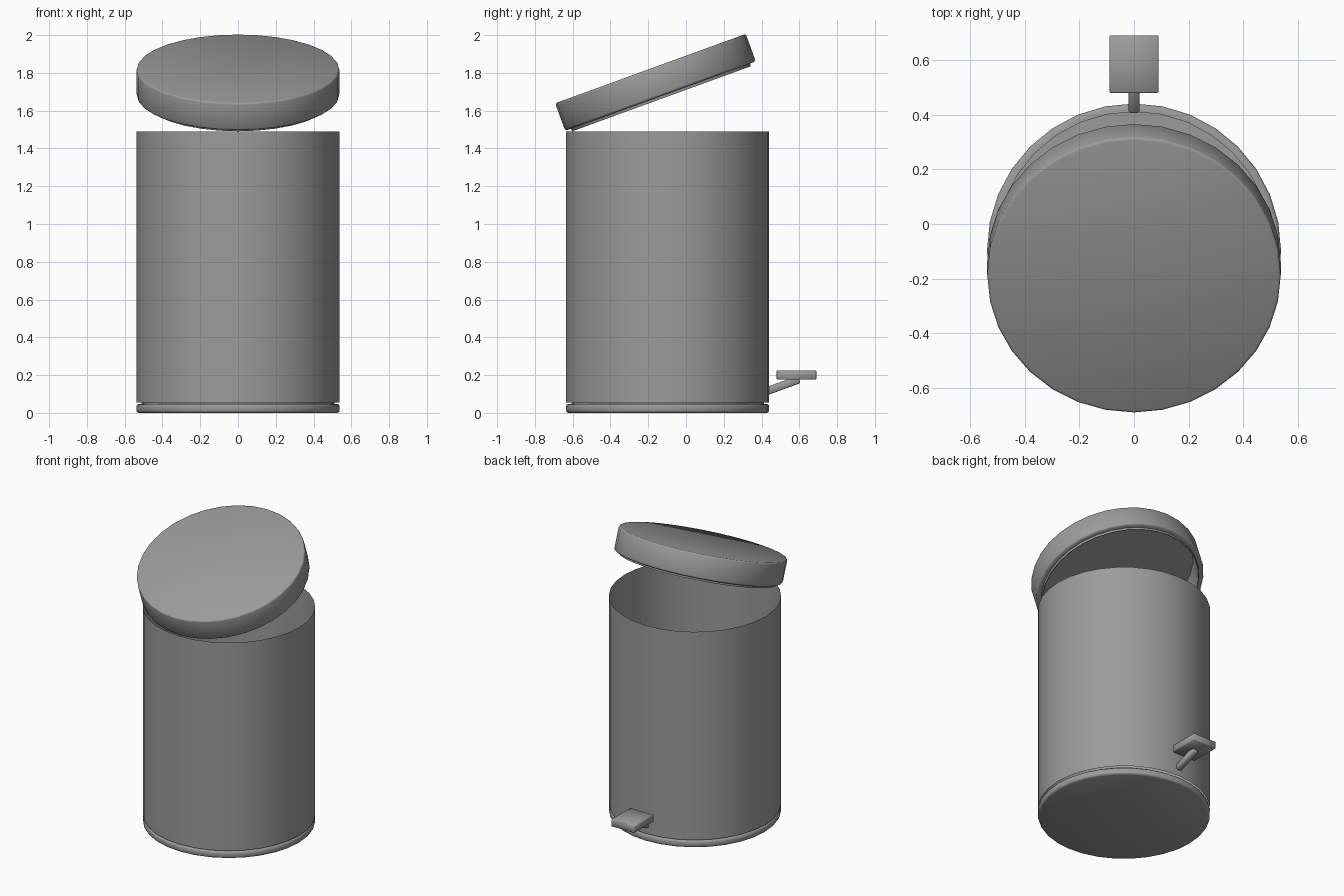
import bpy, bmesh, math

if "Cube" in bpy.data.objects:
    bpy.data.objects.remove(bpy.data.objects["Cube"])

SIDES = 32
CY = -0.0975      # bin axis
R = 0.538
TILT = math.radians(20)

# Dark grey finish shared by all parts
grey = bpy.data.materials.new("dark_grey")
grey.diffuse_color = (0.33, 0.33, 0.33, 1)
grey.use_nodes = True
grey.node_tree.nodes["Principled BSDF"].inputs["Base Color"].default_value = grey.diffuse_color


def finish(name, bm, angle):
    mesh = bpy.data.meshes.new(name)
    bm.to_mesh(mesh)
    bm.free()
    mesh.materials.append(grey)
    ob = bpy.data.objects.new(name, mesh)
    bpy.context.collection.objects.link(ob)
    bpy.ops.object.select_all(action='DESELECT')
    ob.select_set(True)
    bpy.context.view_layer.objects.active = ob
    bpy.ops.object.shade_smooth_by_angle(angle=math.radians(angle))
    return ob


def lathe(name, profile, angle=40):
    bm = bmesh.new()
    verts = [bm.verts.new((0, r, z)) for r, z in profile]
    edges = [bm.edges.new(p) for p in zip(verts, verts[1:])]
    bmesh.ops.spin(bm, geom=verts + edges, cent=(0, 0, 0), axis=(0, 0, 1),
                   angle=math.tau, steps=SIDES, use_duplicate=False)
    bmesh.ops.remove_doubles(bm, verts=bm.verts, dist=1e-4)
    bmesh.ops.recalc_face_normals(bm, faces=bm.faces)
    return finish(name, bm, angle)


def box(name, center, size, bevel, tilt=0):
    bm = bmesh.new()
    bmesh.ops.create_cube(bm, size=1)
    bmesh.ops.scale(bm, vec=size, verts=bm.verts)
    bmesh.ops.bevel(bm, geom=bm.edges[:], offset=bevel, segments=1, affect='EDGES')
    ob = finish(name, bm, 60)
    ob.location = center
    ob.rotation_euler.x = tilt
    return ob


# Thin open barrel
body = lathe("bin_body", [(R, 0.055), (R, 1.49)])
body.location.y = CY

# Base ring with a rounded edge and the raised floor
base = lathe("base", [(0, 0), (0.525, 0), (0.534, 0.004), (R, 0.012), (R, 0.036),
                      (0.534, 0.044), (0.525, 0.048), (0.51, 0.048),
                      (0.51, 0.06), (0, 0.06)], 60)
base.location.y = CY

# Hollow tilted lid with an inner lip
lid = lathe("lid", [(0, 0.155), (0.527, 0.155), (0.534, 0.152), (0.537, 0.145),
                    (0.537, 0.012), (0.534, 0.004), (0.526, 0), (0.505, 0),
                    (0.503, -0.015), (0.499, -0.015), (0.499, 0.14), (0, 0.14)], 60)
lid.location = (0, -0.135, 1.677)
lid.rotation_euler.x = TILT

# Foot pedal and its arm
box("pedal", (0, 0.585, 0.2), (0.178, 0.21, 0.048), 0.003)
box("pedal_arm", (0, 0.505, 0.143), (0.04, 0.2, 0.042), 0.006, TILT)
